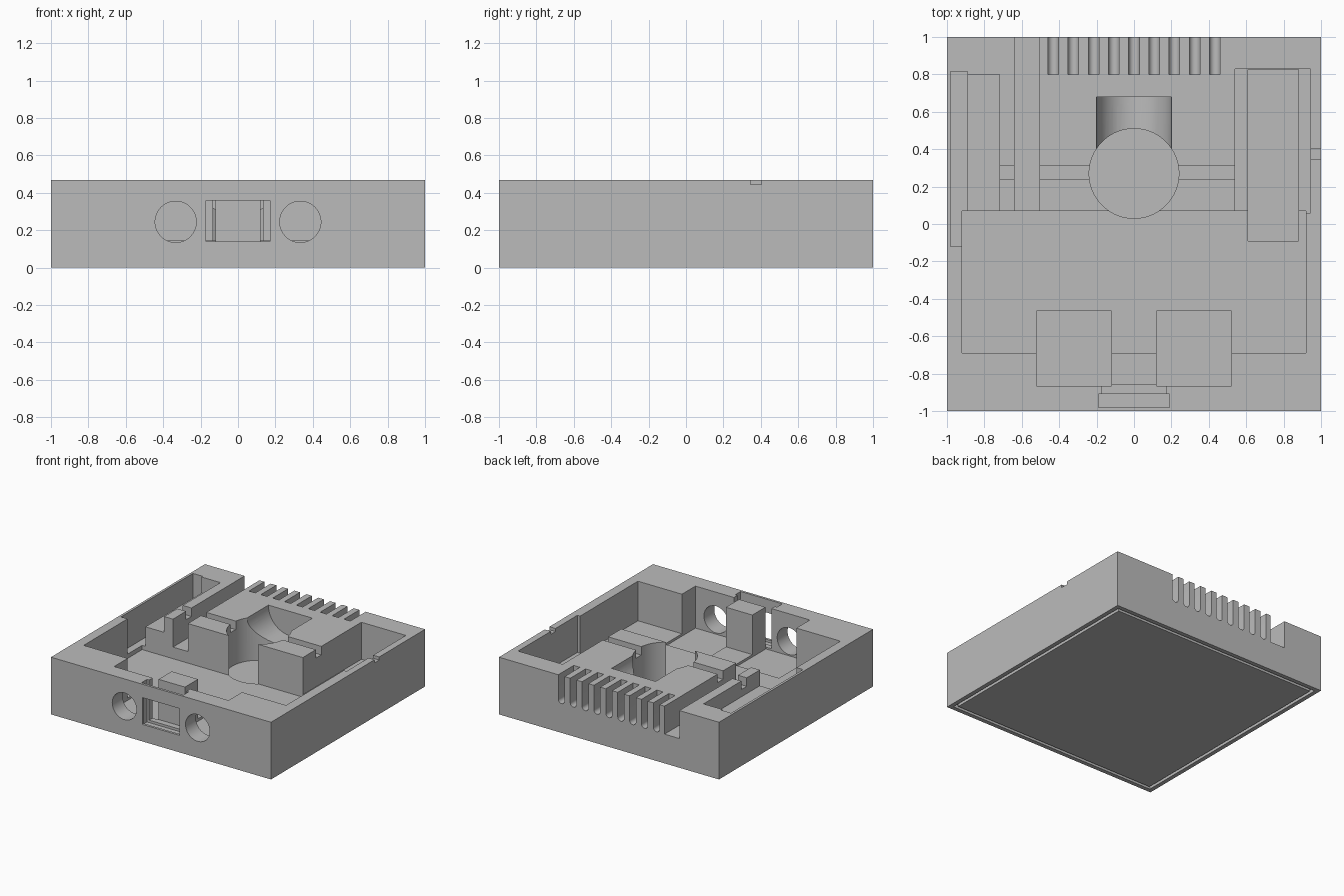
import bpy, bmesh, math
from mathutils import Matrix, Vector

cube = bpy.data.objects.get("Cube")
if cube:
    bpy.data.objects.remove(cube, do_unlink=True)

TOP = 0.47
OVER = 0.6      # height that open cutters reach above the rim
FLOOR = 0.145

grey = bpy.data.materials.new("plain grey")
grey.use_nodes = True
grey.diffuse_color = (0.5, 0.5, 0.5, 1)
grey.node_tree.nodes["Principled BSDF"].inputs["Base Color"].default_value = (0.5, 0.5, 0.5, 1)


def finish(bm, name):
    bmesh.ops.recalc_face_normals(bm, faces=bm.faces)
    mesh = bpy.data.meshes.new(name)
    bm.to_mesh(mesh)
    bm.free()
    mesh.materials.append(grey)
    obj = bpy.data.objects.new(name, mesh)
    bpy.context.collection.objects.link(obj)
    return obj


def box(name, x0, x1, y0, y1, z0, z1=OVER):
    bm = bmesh.new()
    bmesh.ops.create_cube(bm, size=1)
    size = Vector((x1 - x0, y1 - y0, z1 - z0))
    mid = Vector((x0 + x1, y0 + y1, z0 + z1)) / 2
    bm.transform(Matrix.Translation(mid) @ Matrix.Diagonal(size).to_4x4())
    return finish(bm, name)


def rod(name, start, end, r0, r1=None, flat=1.0):
    """Cylinder or cone between two points; flat squashes it in z."""
    a, b = Vector(start), Vector(end)
    bm = bmesh.new()
    bmesh.ops.create_cone(bm, cap_ends=True, segments=64, radius1=r0,
                          radius2=r0 if r1 is None else r1, depth=(b - a).length)
    turn = (b - a).to_track_quat('Z', 'Y').to_matrix().to_4x4()
    squash = Matrix.Diagonal((1, 1, flat, 1))
    bm.transform(Matrix.Translation((a + b) / 2) @ squash @ turn)
    return finish(bm, name)


def round_slot(name, x, width, y0, y1, bottom):
    """Upright slot with a rounded floor."""
    r = width / 2
    pts = [(x + r, OVER), (x - r, OVER)]
    for i in range(13):
        t = math.pi * (1 + i / 12)
        pts.append((x + r * math.cos(t), bottom + r + r * math.sin(t)))
    bm = bmesh.new()
    face = bm.faces.new([bm.verts.new((px, y0, pz)) for px, pz in pts])
    new = bmesh.ops.extrude_face_region(bm, geom=[face])["geom"]
    bmesh.ops.translate(bm, vec=(0, y1 - y0, 0),
                        verts=[v for v in new if isinstance(v, bmesh.types.BMVert)])
    return finish(bm, name)


housing = box("housing", -1, 1, -1, 1, 0, TOP)


def cut(tool):
    mod = housing.modifiers.new("cut", 'BOOLEAN')
    mod.operation = 'DIFFERENCE'
    mod.solver = 'EXACT'
    mod.object = tool
    bpy.context.view_layer.objects.active = housing
    bpy.ops.object.modifier_apply(modifier=mod.name)
    bpy.data.objects.remove(tool, do_unlink=True)


# Main cavity, leaving a full-height rear block
cut(box("main_cavity", -0.92, 0.92, -0.69, 0.07, FLOOR))

# Right-hand bay with a deeper tray
cut(box("bay", 0.54, 0.945, 0.06, 0.83, 0.165))
cut(box("bay_tray", 0.61, 0.88, -0.09, 0.825, 0.11))

# Left-hand shelf, side recess and cable channel
cut(box("shelf", -0.9, -0.72, 0.05, 0.80, 0.34))
cut(box("side_recess", -0.98, -0.89, -0.12, 0.815, 0.18))
cut(box("cable_channel", -0.64, -0.505, 0.04, 1.1, 0.24))

# Wire grooves across the block and the side notch
cut(box("wire_groove_left", -0.73, -0.15, 0.24, 0.31, 0.40))
cut(box("wire_groove_right", 0.15, 0.56, 0.24, 0.31, 0.40))
cut(box("side_notch", 0.93, 1.1, 0.345, 0.405, 0.445))

# Front pockets with round ports
for s in (-1, 1):
    a, b = sorted((s * 0.12, s * 0.52))
    cut(box("port_pocket", a, b, -0.865, -0.465, 0.125))
    cut(rod("port", (s * 0.333, -1.1, 0.245), (s * 0.333, -0.8, 0.245), 0.11))

# Front window with a slide-in panel slot behind it
cut(box("panel_slot", -0.19, 0.19, -0.98, -0.91, 0.12))
cut(box("panel_opening", -0.17, 0.17, -0.93, -0.86, 0.14))
cut(box("window", -0.17, 0.17, -1.1, -0.95, 0.14, 0.36))

# Stepped vertical bore with a thin lip
cut(rod("bore_top", (0, 0.27, 0.115), (0, 0.27, OVER), 0.24))
cut(rod("bore_through", (0, 0.27, -0.1), (0, 0.27, 0.3), 0.19))
cut(rod("bore_bottom", (0, 0.27, -0.1), (0, 0.27, 0.08), 0.24))

# Air duct flaring from the bore to the rear vents
cut(rod("duct", (0, 0.3, TOP), (0, 0.68, TOP), 0.2))
cut(rod("duct_flare", (0, 0.32, TOP), (0, 0.83, TOP), 0.02, 0.5, 0.6))
for i in range(-4, 5):
    cut(round_slot("vent", i * 0.108, 0.057, 0.8, 1.1, 0.24))

# Corner screw holes
for x in (-0.905, 0.905):
    for y in (-0.905, 0.905):
        cut(rod("screw_hole", (x, y, 0.2), (x, y, OVER), 0.045))

# Seal groove around the underside
for s in (-1, 1):
    a, b = sorted((s * 0.94, s * 0.965))
    cut(box("seal_groove_side", a, b, -0.965, 0.965, -0.1, 0.03))
    cut(box("seal_groove_end", -0.95, 0.95, a, b, -0.1, 0.03))

bpy.ops.object.select_all(action='DESELECT')
housing.select_set(True)
bpy.context.view_layer.objects.active = housing
bpy.ops.object.shade_smooth_by_angle(angle=math.radians(30))
